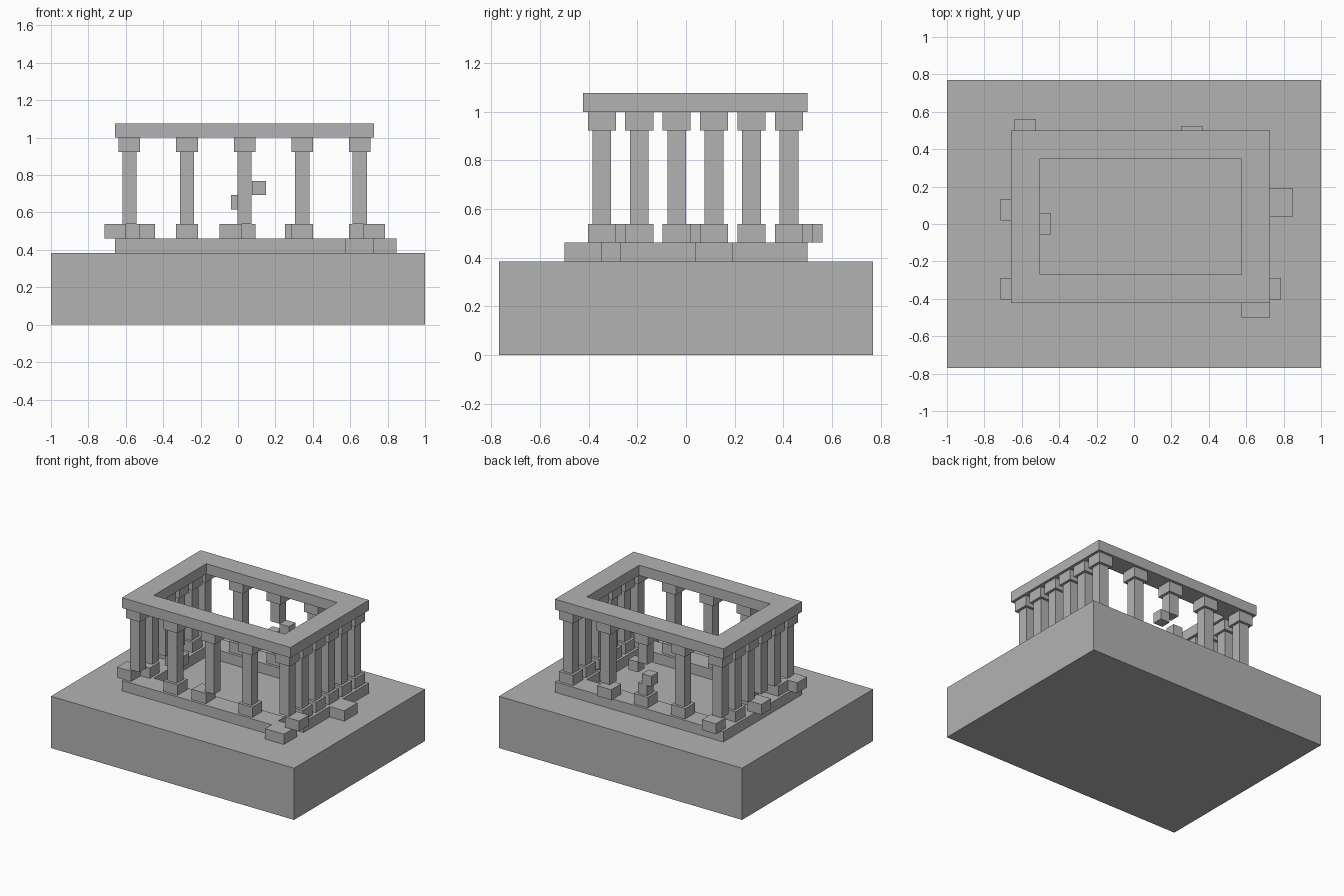
import bpy

if "Cube" in bpy.data.objects:
    bpy.data.objects.remove(bpy.data.objects["Cube"])

U = 1 / 13                      # one building block
CX, CY = 0.035, 0.0385          # centre of the colonnade
Z_STEP, Z_FOOT, Z_CAP, Z_BEAM = 5 * U, 6 * U, 12 * U, 13 * U

stone = bpy.data.materials.new("grey_stone")
stone.diffuse_color = (0.45, 0.45, 0.45, 1)
stone.use_nodes = True
stone.node_tree.nodes["Principled BSDF"].inputs["Base Color"].default_value = stone.diffuse_color


def make(name, verts, faces):
    mesh = bpy.data.meshes.new(name)
    mesh.from_pydata(verts, [], faces)
    mesh.materials.append(stone)
    obj = bpy.data.objects.new(name, mesh)
    bpy.context.collection.objects.link(obj)
    return obj


def box(name, x0, x1, y0, y1, z0, z1):
    verts = [(x, y, z) for z in (z0, z1)
             for x, y in ((x0, y0), (x1, y0), (x1, y1), (x0, y1))]
    faces = [(3, 2, 1, 0), (4, 5, 6, 7)]
    faces += [(i, (i + 1) % 4, (i + 1) % 4 + 4, i + 4) for i in range(4)]
    return make(name, verts, faces)


def block(name, x, y, z0, z1, w):
    return box(name, x - w / 2, x + w / 2, y - w / 2, y + w / 2, z0, z1)


def frame(name, hx, hy, t, z0, z1):
    verts = [(CX + sx * (hx - d), CY + sy * (hy - d), z)
             for z in (z0, z1) for d in (0, t)
             for sx, sy in ((-1, -1), (1, -1), (1, 1), (-1, 1))]
    faces = []
    for i in range(4):
        j = (i + 1) % 4
        faces += [(i, j, j + 8, i + 8), (j + 4, i + 4, i + 12, j + 12),
                  (i + 8, j + 8, j + 12, i + 12), (j, i, i + 4, j + 4)]
    return make(name, verts, faces)


# Foundation and the beam ring on top
box("foundation", -1, 1, -10 * U, 10 * U, 0, Z_STEP)
HX, HY = 9 * U, 6 * U
frame("beam_ring", HX, HY, 2 * U, Z_BEAM, 14 * U)

# Step ring, with two blocks slipped out of the right side
X0, X1, Y0, Y1, W = CX - HX, CX + HX, CY - HY, CY + HY, 2 * U
box("step_front", X0, X1 - W, Y0, Y0 + W, Z_STEP, Z_FOOT)
box("step_back", X0, X1, Y1 - W, Y1, Z_STEP, Z_FOOT)
box("step_left", X0, X0 + W, Y0 + W, Y1 - W, Z_STEP, Z_FOOT)
box("step_right_front", X1 - W, X1, Y0 + W, CY, Z_STEP, Z_FOOT)
box("step_right_back", X1 - W, X1, CY + W, Y1 - W, Z_STEP, Z_FOOT)
box("slipped_corner_step", X1 - W, X1, Y0 - U, Y0 + U, Z_STEP, Z_FOOT)
box("slipped_side_step", X1 - W + 0.12, X1 + 0.12, CY, CY + W, Z_STEP, Z_FOOT)

# Feet that have shifted: (column, row) -> offset
shifted = {
    (0, 0): (-0.075, 0), (0, 1): (0, -0.04), (0, 2): (0.078, 0.04),
    (0, 3): (-0.075, -0.04), (0, 5): (0, 0.08), (2, 0): (-0.075, 0),
    (4, 0): (0.077, 0), (3, 5): (-0.035, 0.04),
}

# Columns around the edge: foot, shaft, capital
for c in range(5):
    for r in range(6):
        if c not in (0, 4) and r not in (0, 5):
            continue
        x, y = CX + (c - 2) * 4 * U, CY + (r - 2.5) * 2 * U
        dx, dy = shifted.get((c, r), (0, 0))
        tag = f"{c}_{r}"
        block("foot_" + tag, x + dx, y + dy, Z_FOOT, 7 * U, 1.5 * U)
        block("capital_" + tag, x, y, Z_CAP, Z_BEAM, 1.5 * U)
        if (c, r) == (2, 5):
            # Broken back column with two displaced shaft pieces
            block("broken_shaft_low", x, y, 7 * U, 8 * U, U)
            block("loose_piece_low", x - 0.035, y, 8 * U, 9 * U, U)
            block("loose_piece_high", x + 0.077, y, 9 * U, 10 * U, U)
            block("broken_shaft_top", x, y, 10 * U, Z_CAP, U)
        else:
            block("shaft_" + tag, x, y, 7 * U, Z_CAP, U)
